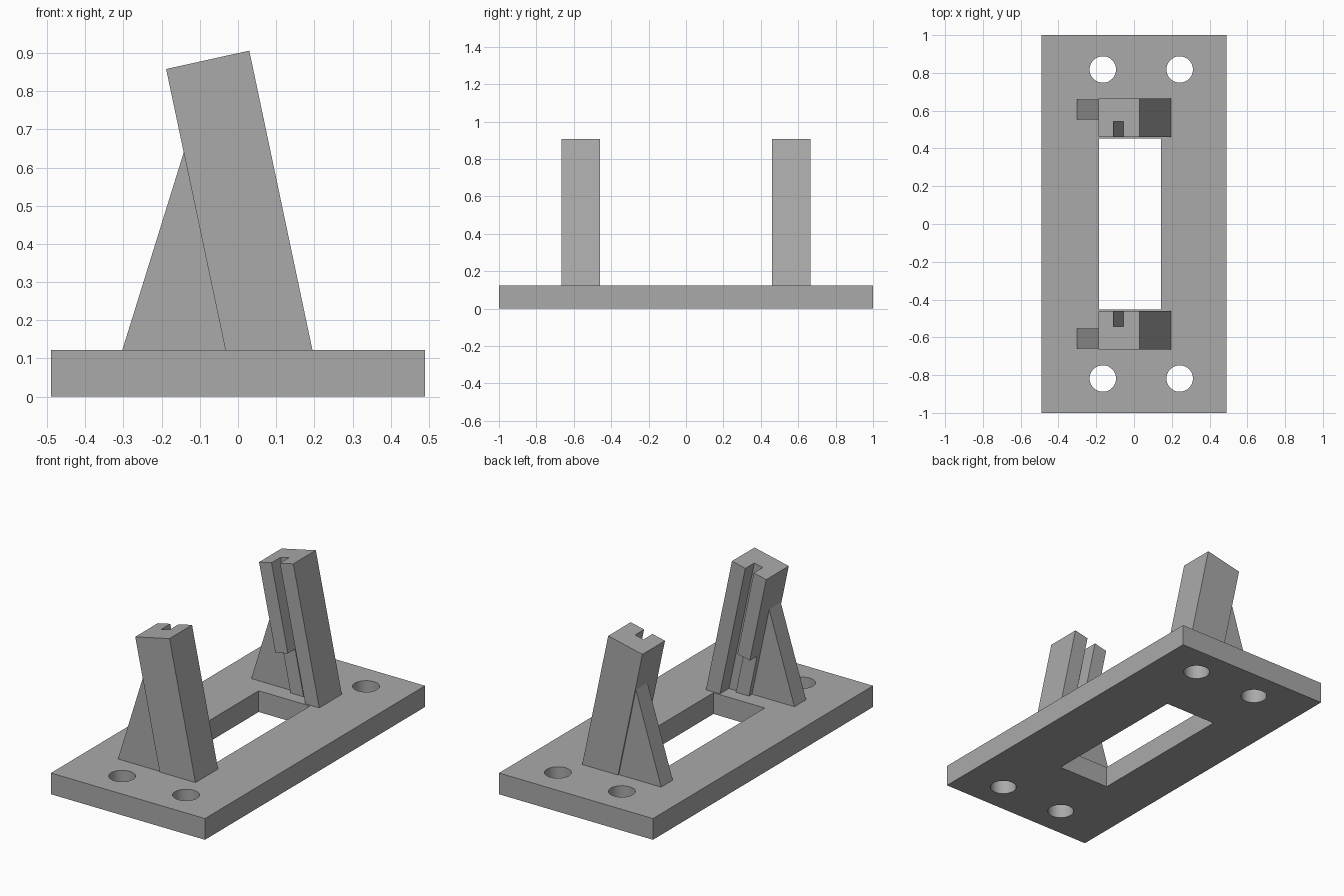
import bpy
import bmesh
from mathutils import Matrix

cube = bpy.data.objects.get("Cube")
if cube:
    bpy.data.objects.remove(cube, do_unlink=True)

BASE_TOP = 0.122
LEAN = -0.211  # sideways shift of the posts per unit of height

grey = bpy.data.materials.new("plain_grey")
grey.use_nodes = True
grey.diffuse_color = (0.40, 0.40, 0.40, 1)
grey.node_tree.nodes["Principled BSDF"].inputs["Base Color"].default_value = (0.40, 0.40, 0.40, 1)


def finish(name, bm):
    bmesh.ops.recalc_face_normals(bm, faces=bm.faces)
    mesh = bpy.data.meshes.new(name)
    bm.to_mesh(mesh)
    bm.free()
    mesh.materials.append(grey)
    obj = bpy.data.objects.new(name, mesh)
    bpy.context.collection.objects.link(obj)
    return obj


def prism(name, profile, y0, y1):
    """Extrude an (x, z) profile along y."""
    bm = bmesh.new()
    face = bm.faces.new([bm.verts.new((x, y0, z)) for x, z in profile])
    new = bmesh.ops.extrude_face_region(bm, geom=[face])["geom"]
    verts = [v for v in new if isinstance(v, bmesh.types.BMVert)]
    bmesh.ops.translate(bm, verts=verts, vec=(0, y1 - y0, 0))
    return finish(name, bm)


def cylinder(name, x, y, radius):
    bm = bmesh.new()
    bmesh.ops.create_cone(bm, cap_ends=True, segments=48, radius1=radius, radius2=radius,
                          depth=1, matrix=Matrix.Translation((x, y, 0)))
    return finish(name, bm)


def cut(obj, cutters):
    for c in cutters:
        mod = obj.modifiers.new("cut", "BOOLEAN")
        mod.operation = "DIFFERENCE"
        mod.solver = "EXACT"
        mod.object = c
        bpy.context.view_layer.objects.active = obj
        bpy.ops.object.modifier_apply(modifier=mod.name)
        bpy.data.objects.remove(c, do_unlink=True)


def rect(x0, x1, z0, z1):
    return [(x0, z0), (x1, z0), (x1, z1), (x0, z1)]


def leaning(x0, x1, z0, z1):
    """Strip following the post's lean, with its top square to the axis."""
    def at(x, z):
        return (x + LEAN * (z - BASE_TOP), z)
    return [at(x0, z0), at(x1, z0), at(x1, z1 - LEAN * (x1 - x0)), at(x0, z1)]


# Base plate with window and screw holes
base = prism("base_plate", rect(-0.49, 0.49, 0, BASE_TOP), -1, 1)
holes = [cylinder("hole_cutter", x, y, 0.07) for x in (-0.165, 0.242) for y in (-0.818, 0.818)]
cut(base, [prism("window_cutter", rect(-0.185, 0.142, -0.1, 0.3), -0.452, 0.452)] + holes)
bpy.ops.object.select_all(action="DESELECT")
base.select_set(True)
bpy.context.view_layer.objects.active = base
bpy.ops.object.shade_smooth_by_angle()

# Leaning posts, each with a slot on the inner face and a brace behind
for side, s in (("front", -1), ("back", 1)):
    post = prism(side + "_post", leaning(-0.033, 0.195, BASE_TOP, 0.858), s * 0.46, s * 0.665)
    slot = prism("slot_cutter", leaning(0.05, 0.106, 0, 1.1), s * 0.4, s * 0.542)
    recess = prism("recess_cutter", leaning(-0.1, 0.08, 0, 0.35), s * 0.4, s * 0.525)
    cut(post, [slot, recess])
    prism(side + "_brace", [(-0.303, BASE_TOP), (-0.033, BASE_TOP), (-0.142, 0.64)],
          s * 0.553, s * 0.658)
